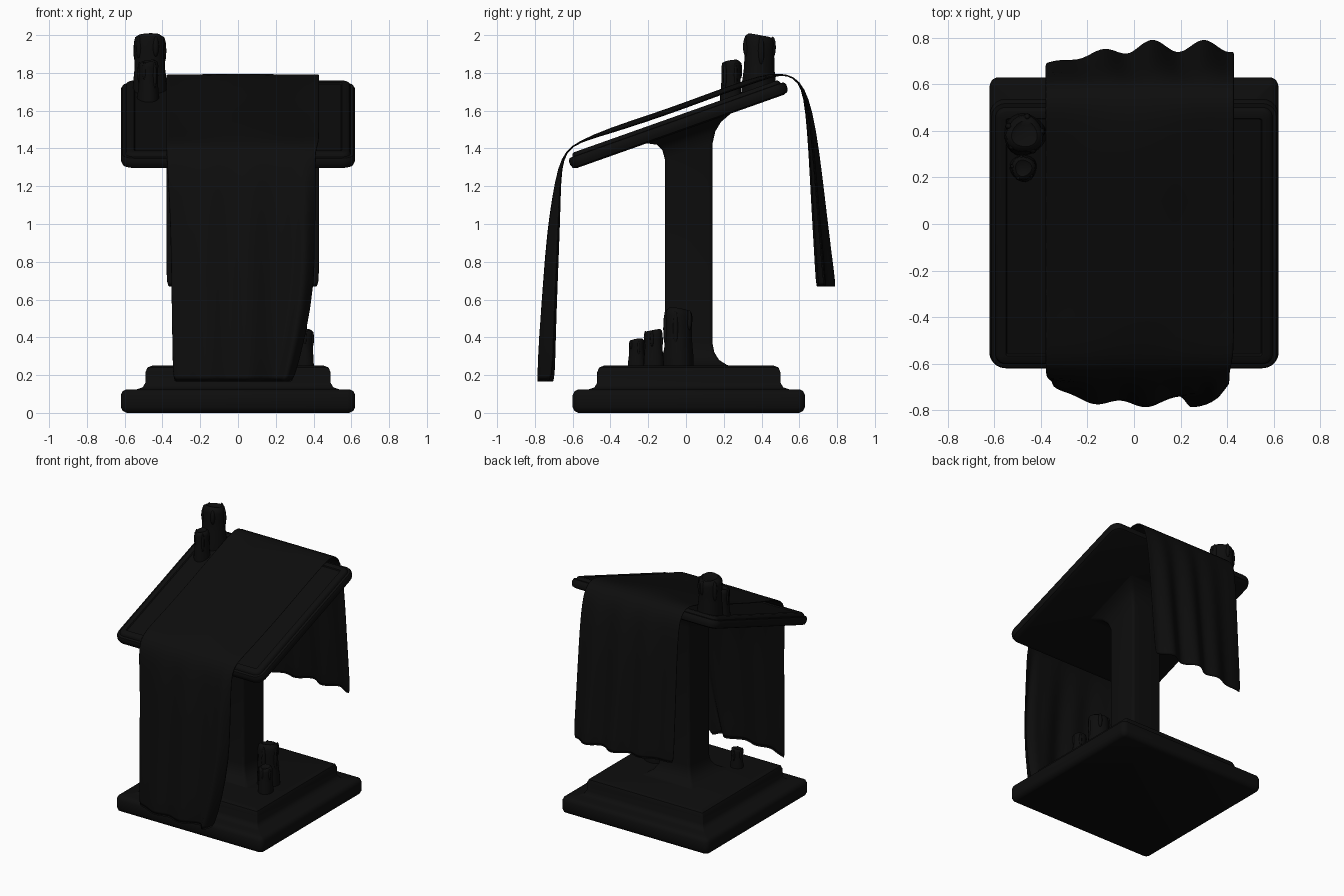
import bpy, bmesh, math, random
from mathutils import Vector

random.seed(4)
cube = bpy.data.objects.get("Cube")
if cube:
    bpy.data.objects.remove(cube, do_unlink=True)

black = bpy.data.materials.new("soft black")
black.use_nodes = True
colour = (0.004, 0.004, 0.004, 1)
black.diffuse_color = colour
black.node_tree.nodes["Principled BSDF"].inputs["Base Color"].default_value = colour


def finish(name, bm, angle=40):
    bmesh.ops.recalc_face_normals(bm, faces=bm.faces)
    mesh = bpy.data.meshes.new(name)
    bm.to_mesh(mesh)
    bm.free()
    mesh.materials.append(black)
    obj = bpy.data.objects.new(name, mesh)
    bpy.context.collection.objects.link(obj)
    bpy.ops.object.select_all(action="DESELECT")
    obj.select_set(True)
    bpy.context.view_layer.objects.active = obj
    bpy.ops.object.shade_smooth_by_angle(angle=math.radians(angle))
    return obj


def rounded_rect(hx, hy, r, steps=5):
    pts = []
    for k, (sx, sy) in enumerate([(1, 1), (-1, 1), (-1, -1), (1, -1)]):
        for i in range(steps + 1):
            a = (k + i / steps) * math.pi / 2
            pts.append((sx * (hx - r) + r * math.cos(a), sy * (hy - r) + r * math.sin(a)))
    return pts


def loft(bm, rings):
    rows = [[bm.verts.new(p) for p in ring] for ring in rings]
    n = len(rows[0])
    for a, b in zip(rows, rows[1:]):
        for i in range(n):
            bm.faces.new((a[i], a[(i + 1) % n], b[(i + 1) % n], b[i]))
    bm.faces.new(rows[0][::-1])
    bm.faces.new(rows[-1])


def slab(name, hx, hy, r, profile):
    # profile: (inset, height) pairs
    bm = bmesh.new()
    loft(bm, [[(x, y, z) for x, y in rounded_rect(hx - d, hy - d, max(r - d, 0.008))]
              for d, z in profile])
    return finish(name, bm)


# Stepped plinth with a cove between the steps
CY = 0.015
plinth = slab("plinth", 0.62, 0.615, 0.04, [
    (0.03, 0), (0.01, 0.01), (0, 0.03), (0, 0.095), (0.01, 0.115), (0.03, 0.125),
    (0.085, 0.125), (0.115, 0.135), (0.13, 0.16), (0.13, 0.215), (0.14, 0.24), (0.165, 0.25)])
plinth.location.y = CY

# Sloping desk with a stepped rim
SLOPE = math.radians(19.5)
desk = slab("desk", 0.62, 0.61, 0.07, [
    (0.03, -0.042), (0.008, -0.034), (0, -0.015), (0, 0.005), (0.008, 0.02),
    (0.025, 0.022), (0.03, 0.036), (0.04, 0.042), (0.07, 0.042), (0.075, 0.034)])
desk.rotation_euler.x = SLOPE
desk.location = (0, -0.043, 1.53)

# Square post flaring into the plinth and the tilted desk
bm = bmesh.new()
rings = []
for z, half, tilt in [(0.24, 0.24, 0), (0.255, 0.2, 0), (0.28, 0.16, 0), (0.32, 0.135, 0),
                      (0.37, 0.125, 0), (1.38, 0.125, 1), (1.44, 0.14, 1),
                      (1.48, 0.17, 1), (1.505, 0.22, 1), (1.52, 0.28, 1)]:
    rings.append([(x, y + CY, z + tilt * math.tan(SLOPE) * y)
                  for x, y in rounded_rect(half, half, 0.02)])
loft(bm, rings)
finish("post", bm)


# Candles with uneven sides, melted rims and wax drips
def candle(name, x, y, z, r, top, drips=5):
    bm = bmesh.new()
    h, n, rings = top - z, 20, []
    phase = random.random() * 6
    for t, s in [(0, 1.08), (0.2, 1.06), (0.45, 0.95), (0.7, 0.92), (0.88, 0.95),
                 (0.96, 0.88), (1, 0.65), (0.97, 0.45)]:
        ring = []
        for i in range(n):
            a = 2 * math.pi * i / n
            k = r * s * (1 + 0.05 * math.sin(3 * a + phase + 2 * t))
            ring.append((x + k * math.cos(a), y + k * math.sin(a),
                         z + h * t - 0.12 * r * t * (1 - math.cos(a + phase))))
        rings.append(ring)
    loft(bm, rings)
    for i in range(drips):
        a = phase + 2 * math.pi * i / drips
        length = h * random.uniform(0.15, 0.35)
        made = bmesh.ops.create_uvsphere(bm, u_segments=8, v_segments=6, radius=1)["verts"]
        for v in made:
            v.co = Vector((x + 0.88 * r * math.cos(a) + v.co.x * r * 0.2,
                           y + 0.88 * r * math.sin(a) + v.co.y * r * 0.2,
                           top - 0.2 * r - length + v.co.z * length))
    finish(name, bm, 60)


candle("desk_candle_large", -0.47, 0.385, 1.68, 0.085, 2.01)
candle("desk_candle_small", -0.475, 0.24, 1.63, 0.054, 1.87)
candle("plinth_candle_tall", 0.285, -0.04, 0.245, 0.075, 0.56)
candle("plinth_candle_middle", 0.35, -0.17, 0.245, 0.05, 0.445)
candle("plinth_candle_short", -0.25, -0.26, 0.245, 0.042, 0.395)

# Draped cloth: side path as (y, z, fold strength), front hem to back hem
PATH = [(-0.695, 0.155, 1), (-0.69, 0.4, 0.9), (-0.68, 0.7, 0.75), (-0.67, 0.95, 0.65),
        (-0.665, 1.15, 0.4), (-0.66, 1.3, 0.15), (-0.635, 1.385, 0), (-0.57, 1.435, 0),
        (-0.4, 1.495, 0), (-0.2, 1.56, 0), (0, 1.63, 0), (0.2, 1.705, 0),
        (0.4, 1.775, 0), (0.5, 1.795, 0), (0.57, 1.78, 0), (0.615, 1.72, 0.1),
        (0.635, 1.6, 0.3), (0.65, 1.4, 0.5), (0.665, 1.1, 0.7), (0.68, 0.85, 0.85),
        (0.69, 0.66, 1)]
COLS = 36
bm = bmesh.new()
rows = []
for y, z, fold in PATH:
    left, right = -0.38, 0.43
    if y < -0.6:
        left += 0.035 * fold
        right = 0.41 - 0.12 * max(0, (0.75 - z) / 0.6) ** 1.6
    row = []
    for i in range(COLS + 1):
        u = i / COLS
        x = left + (right - left) * u
        bulge = math.sin(math.pi * u)
        if y < 0:
            push = -fold * (0.08 * bulge ** 0.7 + 0.018 * math.sin(26 * x) * bulge
                            + 0.07 * math.exp(-((u - 0.93) / 0.05) ** 2))
        else:
            push = fold * (0.075 * min(1, 2 * u) + 0.028 * min(1, 2 * u)
                           * math.cos(2 * math.pi * (x - 0.08) / 0.22))
        sag = 0.012 * math.cos(9 * x) if fold == 0 and abs(y) < 0.45 else 0
        row.append(bm.verts.new((x, y + push, z + sag)))
    rows.append(row)
for a, b in zip(rows, rows[1:]):
    for i in range(COLS):
        bm.faces.new((a[i], a[i + 1], b[i + 1], b[i]))
cloth = finish("cloth", bm, 80)
thick = cloth.modifiers.new("thickness", "SOLIDIFY")
thick.thickness = 0.008
thick.offset = 0
smooth = cloth.modifiers.new("smoothing", "SUBSURF")
smooth.levels = smooth.render_levels = 1
